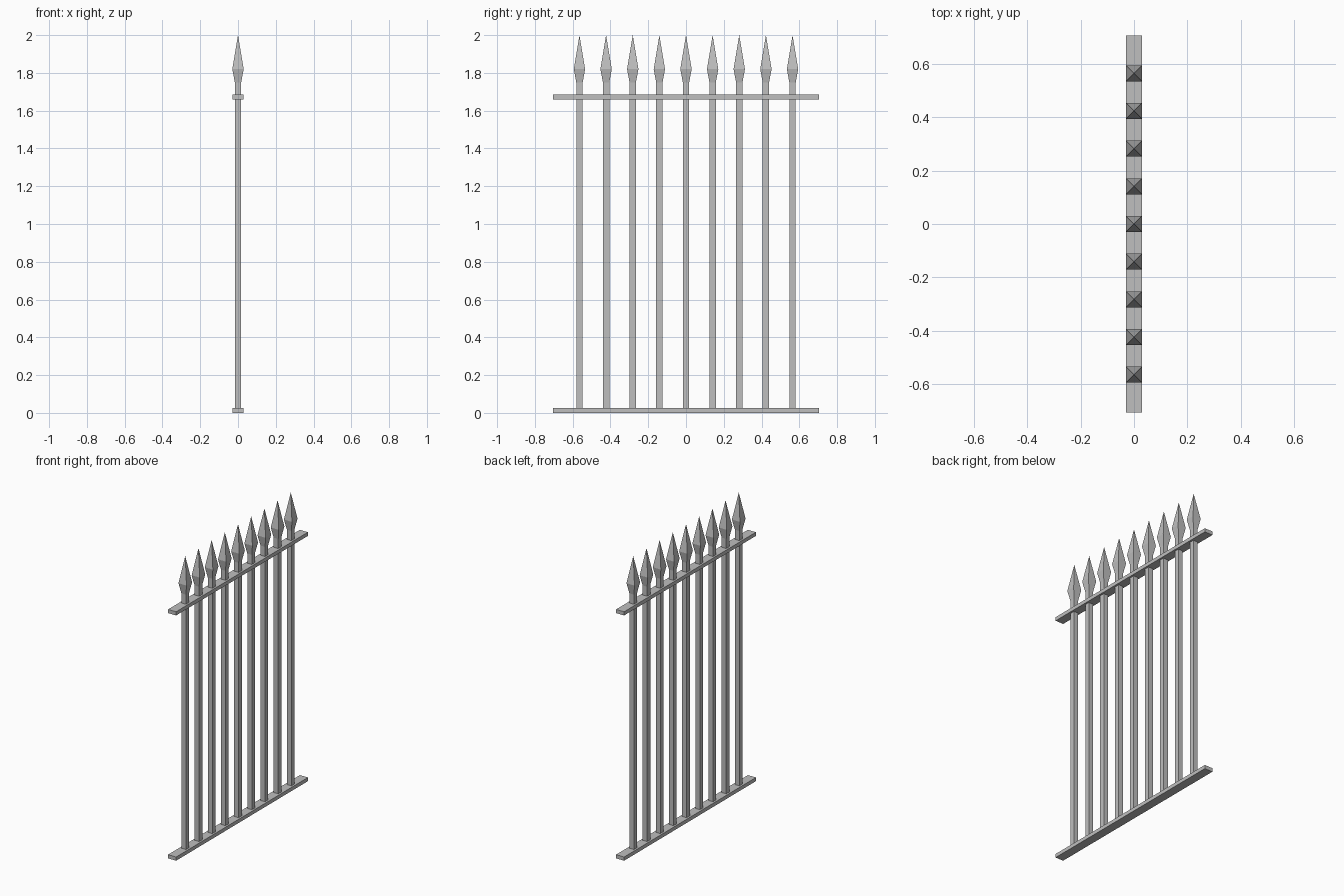
import bpy
import bmesh
from mathutils import Vector

cube = bpy.data.objects.get("Cube")
if cube:
    bpy.data.objects.remove(cube, do_unlink=True)

iron = bpy.data.materials.new("grey iron")
iron.use_nodes = True
grey = (0.52, 0.52, 0.52, 1)
iron.diffuse_color = grey
iron.node_tree.nodes["Principled BSDF"].inputs["Base Color"].default_value = grey

RAIL_HALF_WIDTH = 0.03
RAIL_HALF_LENGTH = 0.705
RAIL_HEIGHT = 0.025
BAR_HALF = 0.017
SPACING = 0.141


def square_loft(name, sections, location=(0, 0, 0)):
    """Skin a stack of rectangles (half x, half y, z); zero size makes a point."""
    bm = bmesh.new()
    rings = []
    for hx, hy, z in sections:
        corners = [(-1, -1), (1, -1), (1, 1), (-1, 1)] if hx else [(0, 0)]
        rings.append([bm.verts.new((sx * hx, sy * hy, z)) for sx, sy in corners])
    for low, high in zip(rings, rings[1:]):
        for i in range(4):
            j = (i + 1) % 4
            top = [high[j], high[i]] if len(high) == 4 else high
            bm.faces.new([low[i], low[j]] + top)
    for ring in (rings[0], rings[-1]):
        if len(ring) == 4:
            bm.faces.new(ring)
    bmesh.ops.recalc_face_normals(bm, faces=bm.faces)
    mesh = bpy.data.meshes.new(name)
    bm.to_mesh(mesh)
    bm.free()
    mesh.materials.append(iron)
    obj = bpy.data.objects.new(name, mesh)
    obj.location = Vector(location)
    bpy.context.collection.objects.link(obj)
    return obj


# Horizontal rails
for name, z in (("bottom_rail", 0), ("top_rail", 1.66)):
    square_loft(name, [(RAIL_HALF_WIDTH, RAIL_HALF_LENGTH, 0),
                       (RAIL_HALF_WIDTH, RAIL_HALF_LENGTH, RAIL_HEIGHT)], (0, 0, z))

# Square bars, each flaring into a pointed spearhead
for i in range(9):
    square_loft(f"spear_bar_{i + 1}",
                [(BAR_HALF, BAR_HALF, 0.01), (BAR_HALF, BAR_HALF, 1.75),
                 (0.03, 0.03, 1.82), (0, 0, 2)],
                (0, (i - 4) * SPACING, 0))
